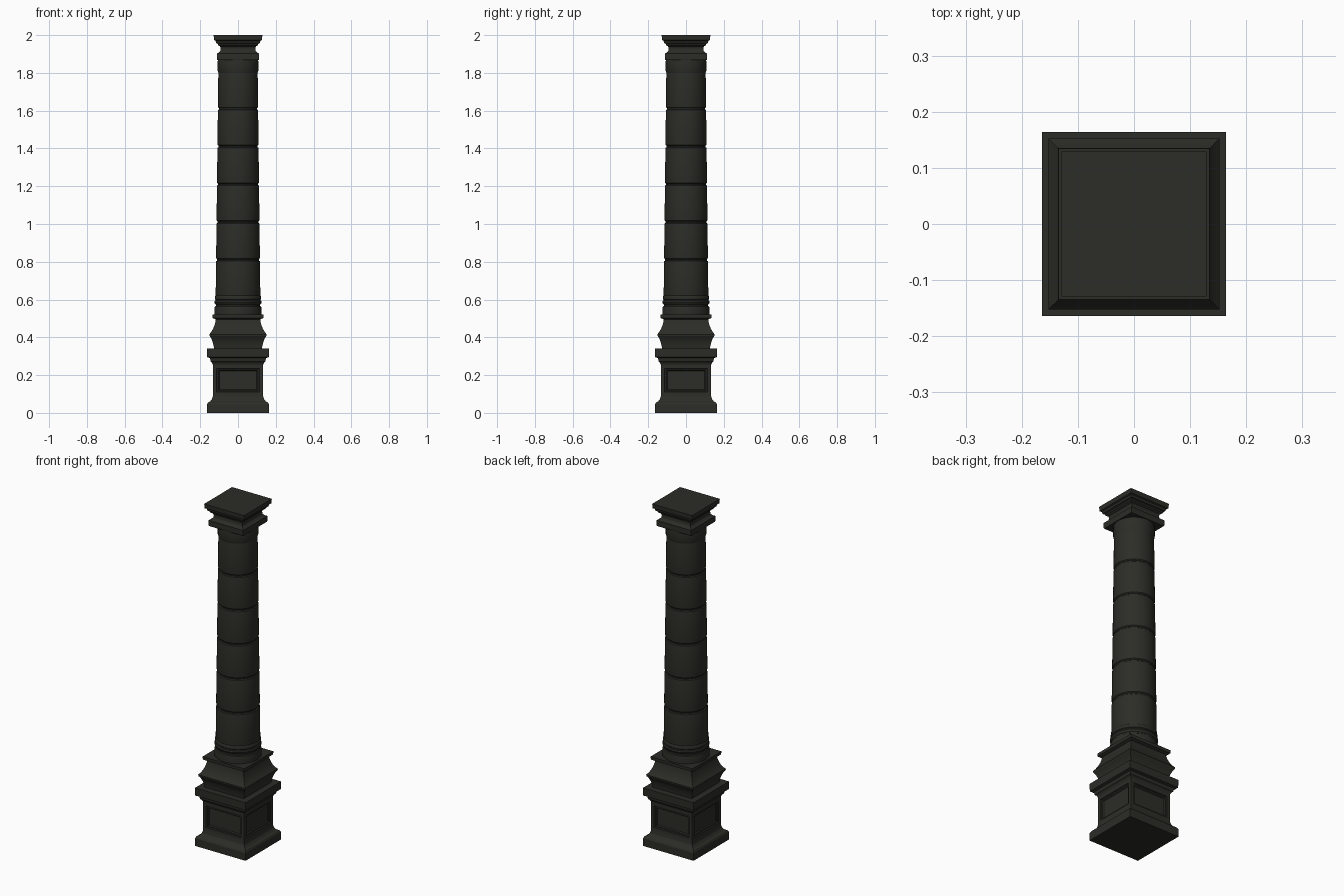
import bpy, bmesh, math

stone = bpy.data.materials.new("dark_stone")
stone.diffuse_color = (0.025, 0.026, 0.02, 1)


def finish(name, bm, angle):
    bmesh.ops.recalc_face_normals(bm, faces=bm.faces)
    mesh = bpy.data.meshes.new(name)
    bm.to_mesh(mesh)
    bm.free()
    mesh.materials.append(stone)
    ob = bpy.data.objects.new(name, mesh)
    bpy.context.collection.objects.link(ob)
    bpy.ops.object.select_all(action='DESELECT')
    ob.select_set(True)
    bpy.context.view_layer.objects.active = ob
    bpy.ops.object.shade_smooth_by_angle(angle=math.radians(angle))
    return ob


def loft(profile, sides):
    """Stack of regular rings from (half width, z) points; 4 sides = square moulding."""
    bm = bmesh.new()
    k = math.sqrt(2) if sides == 4 else 1
    rings = []
    for r, z in profile:
        ring = []
        for i in range(sides):
            a = 2 * math.pi * (i + 0.5) / sides
            ring.append(bm.verts.new((k * r * math.cos(a), k * r * math.sin(a), z)))
        rings.append(ring)
    for lo, hi in zip(rings, rings[1:]):
        for i in range(sides):
            j = (i + 1) % sides
            bm.faces.new((lo[i], lo[j], hi[j], hi[i]))
    bm.faces.new(rings[0][::-1])
    bm.faces.new(rings[-1])
    return bm


# Pedestal: plinth, panelled die and cornice
bm = loft([(0.164, 0), (0.164, 0.045), (0.158, 0.055), (0.148, 0.06), (0.138, 0.072),
           (0.133, 0.09), (0.133, 0.256), (0.138, 0.266), (0.145, 0.272), (0.148, 0.29),
           (0.163, 0.295), (0.164, 0.34)], 4)
bm.normal_update()
panels = [f for f in bm.faces if abs(f.normal.z) < 0.1 and 0.15 < f.calc_center_median().z < 0.2]
for thickness, depth in ((0.028, 0), (0.004, -0.006), (0.010, 0), (0.006, -0.006)):
    bmesh.ops.inset_individual(bm, faces=panels, thickness=thickness, depth=depth)
finish("pedestal", bm, 20)

# Square flared base above the pedestal
finish("flared_base", loft([
    (0.127, 0.335), (0.128, 0.35), (0.134, 0.375), (0.142, 0.395), (0.151, 0.408),
    (0.152, 0.416), (0.143, 0.426), (0.132, 0.445), (0.124, 0.465), (0.119, 0.485),
    (0.118, 0.495), (0.134, 0.502), (0.135, 0.52)], 4), 20)

# Round rings under the shaft
finish("base_rings", loft([
    (0.125, 0.515), (0.126, 0.55), (0.123, 0.562), (0.118, 0.566), (0.118, 0.574),
    (0.123, 0.578), (0.126, 0.586), (0.123, 0.594), (0.118, 0.597), (0.122, 0.601),
    (0.123, 0.61), (0.121, 0.618), (0.115, 0.624)], 48), 35)

# Tapered shaft of stacked drums with narrow grooves
shaft = []
for n in range(6):
    z0, z1 = 0.61 + 0.2 * n, 0.81 + 0.2 * n
    r0, r1 = 0.1185 - 0.0024 * n, 0.1165 - 0.0024 * n
    shaft += [(r0 - 0.006, z0 + 0.003), (r0 - 0.001, z0 + 0.008), (r0, z0 + 0.014),
              (r1, z1 - 0.012), (r1 - 0.001, z1 - 0.007), (r1 - 0.006, z1 - 0.003)]
finish("shaft", loft(shaft, 48), 35)

# Round necking under the capital
finish("necking", loft([(0.104, 1.80), (0.108, 1.812), (0.108, 1.86), (0.106, 1.875)], 48), 35)

# Square capital with a hollow between two slabs
finish("capital", loft([
    (0.110, 1.868), (0.112, 1.872), (0.112, 1.902), (0.101, 1.908), (0.094, 1.916),
    (0.092, 1.93), (0.095, 1.94), (0.106, 1.947), (0.108, 1.955), (0.116, 1.958),
    (0.119, 1.97), (0.127, 1.974), (0.129, 2.0)], 4), 20)
